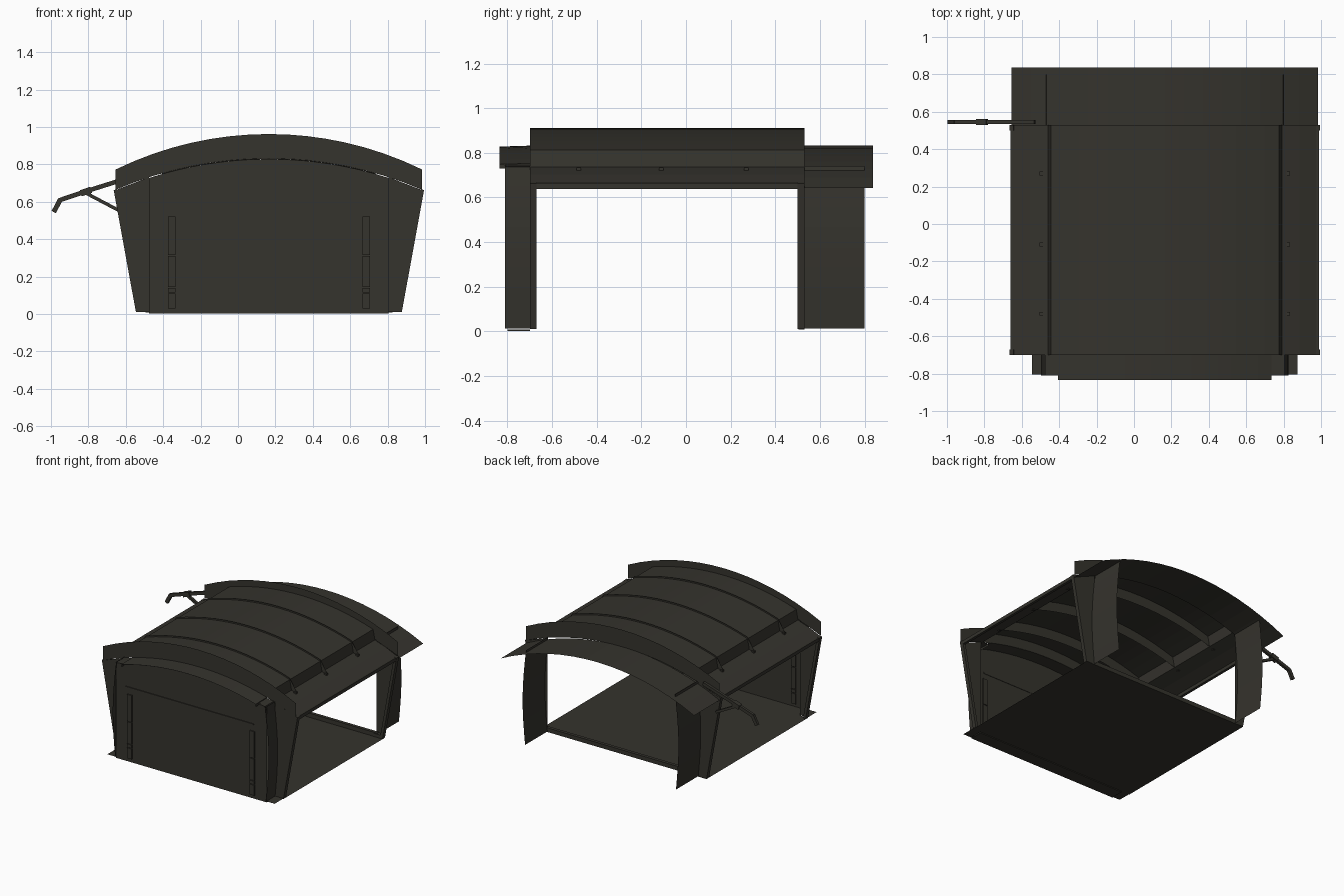
import bpy, math
from mathutils import Vector

if "Cube" in bpy.data.objects:
    bpy.data.objects.remove(bpy.data.objects["Cube"])

CX = 0.165            # centre line of the shelter
HW = 0.82             # half width at the eaves
Y0, Y1 = -0.70, 0.53  # end frames

mat = bpy.data.materials.new("dark olive")
mat.diffuse_color = (0.035, 0.033, 0.026, 1)
mat.use_nodes = True
mat.node_tree.nodes["Principled BSDF"].inputs["Base Color"].default_value = mat.diffuse_color


def mesh(name, verts, faces):
    me = bpy.data.meshes.new(name)
    me.from_pydata([tuple(v) for v in verts], [], faces)
    me.materials.append(mat)
    ob = bpy.data.objects.new(name, me)
    bpy.context.collection.objects.link(ob)
    return ob


def box(name, x0, x1, y0, y1, z0, z1):
    v = [(x, y, z) for z in (z0, z1) for y in (y0, y1) for x in (x0, x1)]
    return mesh(name, v, [(0, 2, 3, 1), (4, 5, 7, 6), (0, 1, 5, 4),
                          (2, 6, 7, 3), (0, 4, 6, 2), (1, 3, 7, 5)])


def sheet(name, a, b):
    """Strip of quads between two matching point rows."""
    n = len(a)
    return mesh(name, a + b, [(i, i + 1, n + i + 1, n + i) for i in range(n - 1)])


def bar(name, p, q, w, t):
    """Rectangular bar from p to q, w wide along y, t thick in the xz plane."""
    p, q = Vector(p), Vector(q)
    d = (q - p).normalized()
    s = Vector((0, w / 2, 0))
    u = d.cross(Vector((0, 1, 0))).normalized() * t / 2
    v = [c + i * s + j * u for c in (p, q) for i, j in ((-1, -1), (1, -1), (1, 1), (-1, 1))]
    return mesh(name, v, [(0, 1, 2, 3), (7, 6, 5, 4)] +
                [(i, i + 4, (i + 1) % 4 + 4, (i + 1) % 4) for i in range(4)])


def arc(peak, half, sag, x):
    r = (half * half + sag * sag) / (2 * sag)
    return peak - r + math.sqrt(r * r - x * x)


def upper(x): return arc(0.962, HW, 0.19, x)
def lower(x): return arc(0.832, HW, 0.168, x)
def roofz(x): return arc(0.91, 0.61, 0.097, x)
def hoodz(x): return arc(0.832, HW, 0.19, x)


def xs(half, n=16):
    return [-half + 2 * half * i / n for i in range(n + 1)]


def row(half, y, f, n=16):
    return [(CX + x, y, f(x)) for x in xs(half, n)]


# Floor and rear sill
mesh("floor", [(CX - .71, Y0, .008), (CX + .71, Y0, .008), (CX + .71, Y1, .008), (CX - .71, Y1, .008)],
     [(0, 1, 2, 3)])
box("floor_front", CX - .64, CX + .64, -.80, Y0, .002, .008)
box("rear_sill", CX - .66, CX + .66, .505, .53, .008, .04)

# Raised curved roof, a vertical step, then a shallow side panel on each side
prof = [(x, roofz(x)) for x in xs(.61)]
side = [(.625, lower(.625)), (.72, lower(.72)), (HW, .66)]
prof = [(-x, z) for x, z in reversed(side)] + prof + side
sheet("roof", [(CX + x, Y0, z) for x, z in prof], [(CX + x, Y1, z) for x, z in prof])

# Cross ribs: thin upright webs with gusset ends over the step
for y in (-0.48, -0.11, 0.27):
    px = [-.67] + xs(.61) + [.67]
    top = [(CX + x, y, roofz(x) + .012 if abs(x) < .65 else .735) for x in px]
    bot = [(CX + x, y, lower(x)) for x in px]
    sheet("roof_rib", bot, top)
    for s in (-1, 1):
        c = CX + s * .66
        box("rib_foot", c - .01, c + .01, y - .01, y + .01, .72, .735)

# Arched fascia at both ends
for name, y in (("front_fascia", Y0 - .003), ("rear_fascia", Y1 + .001)):
    sheet(name, row(HW, y, lower), row(HW, y, upper))

# Front and rear hoods
sheet("front_hood", row(.57, Y0, lower), row(.57, -.835, lambda x: lower(x) - .004))
sheet("rear_hood", row(HW, Y1, hoodz), row(HW, .838, hoodz))

# Front wall with arched top
sheet("front_wall", row(.64, -.80, lambda x: .003), row(.64, -.80, lambda x: lower(x) - .004))
box("front_wall_crease", CX - .56, CX + .53, -.806, -.797, .565, .575)

for s in (-1, 1):
    def X(o): return CX + s * o

    # Hinge strips on both faces of the front wall
    a, b = sorted((X(.50), X(.54)))
    for z0, z1 in ((.03, .11), (.115, .14), (.145, .31), (.315, .52)):
        box("wall_strip", a, b, -.8105, -.802, z0, z1)
        box("wall_strip_inner", a, b, -.798, -.792, z0, z1)

    # Front hood end skirt
    sheet("hood_skirt", [(X(.57), Y0, .73), (X(.57), -.835, .73)],
          [(X(.57), Y0, lower(.57)), (X(.57), -.835, lower(.57) - .004)])

    # Front wall returns and rear wings, bowed slightly at mid height
    zs = [.012 + .728 * i / 8 for i in range(9)]
    bow = [.64 + .025 * math.sin(math.pi * i / 8) - .008 * i / 8 for i in range(9)]
    for name, ya, yb in (("front_return", -.81, Y0), ("rear_wing", Y1, .80)):
        sheet(name, [(X(o), ya, z) for o, z in zip(bow, zs)],
              [(X(o), yb, z) for o, z in zip(bow, zs)])
    mesh("front_cap", [(X(.57), -.81, .745), (X(.64), -.81, .737),
                       (X(.64), Y0, .737), (X(.57), Y0, .745)], [(0, 1, 2, 3)])
    mesh("front_flange", [(X(.64), -.805, .012), (X(.71), -.805, .012),
                          (X(.71), Y0, .012), (X(.64), Y0, .012)], [(0, 1, 2, 3)])
    a, b = sorted((X(.63), X(.70)))
    box("rear_foot", a, b, .50, .53, .01, .035)

    # End panels and slanted posts
    for y, yp in ((Y0, Y0 + .015), (Y1, Y1 - .015)):
        mesh("end_panel", [(X(.64), y, .01), (X(.71), y, .01), (X(.825), y, .66),
                           (X(.64), y, lower(.64))], [(0, 1, 2, 3)])
        bar("slanted_post", (X(.70), yp, .012), (X(.819), yp, .665), .03, .022)

    # Eaves beam
    a, b = sorted((X(.805), X(.825)))
    box("eaves_beam", a, b, Y0, Y1, .638, .664)

# Lever arm on the left
LY = 0.545
for p, q, t in (((-.985, .545), (-.95, .612), .026), ((-.955, .608), (-.80, .66), .024),
                ((-.80, .66), (-.53, .745), .024), ((-.82, .65), (-.64, .555), .018)):
    bar("lever_arm", (p[0], LY, p[1]), (q[0], LY, q[1]), .02, t)
bar("lever_collar", (-.84, LY, .645), (-.785, LY, .664), .034, .034)
